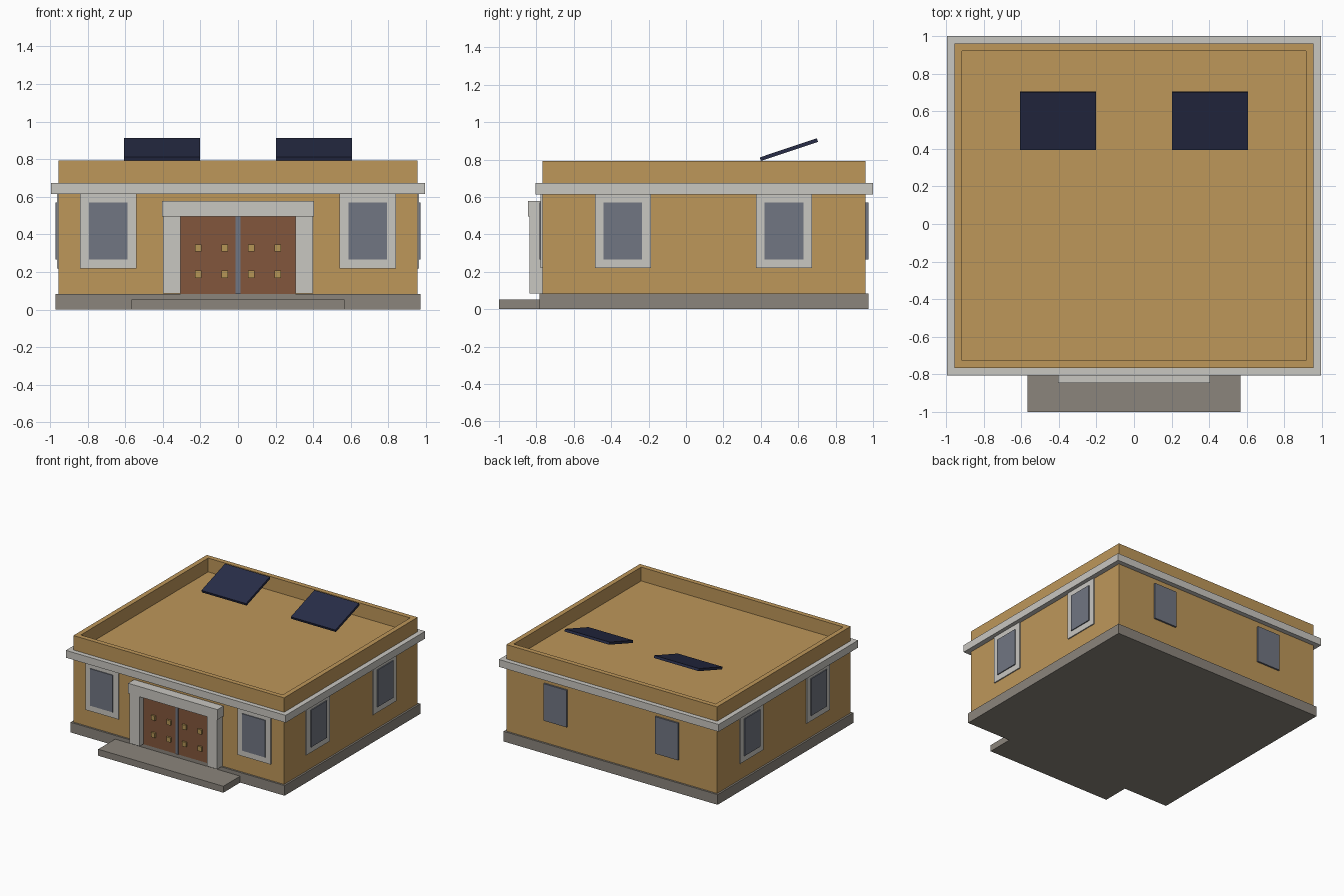
import bpy, bmesh, math
from mathutils import Matrix

if "Cube" in bpy.data.objects:
    bpy.data.objects.remove(bpy.data.objects["Cube"])


def material(name, rgb):
    m = bpy.data.materials.new(name)
    lin = [(c / 255 / 12.92) if c < 11 else ((c / 255 + 0.055) / 1.055) ** 2.4 for c in rgb]
    m.diffuse_color = (*lin, 1)
    m.use_nodes = True
    m.node_tree.nodes["Principled BSDF"].inputs["Base Color"].default_value = m.diffuse_color
    return m


TAN = material("tan plaster", (190, 151, 90))
TRIM = material("pale stone trim", (201, 199, 193))
STONE = material("grey stone", (139, 133, 124))
WOOD = material("brown wood", (130, 86, 60))
GLASS = material("grey glass", (113, 118, 130))
BRASS = material("brass", (182, 150, 86))
PANEL = material("dark blue panel", (40, 45, 72))


def finish(name, bm, mat):
    me = bpy.data.meshes.new(name)
    bm.to_mesh(me)
    bm.free()
    me.materials.append(mat)
    ob = bpy.data.objects.new(name, me)
    bpy.context.collection.objects.link(ob)
    return ob


def box_bm(x0, x1, y0, y1, z0, z1):
    bm = bmesh.new()
    bmesh.ops.create_cube(bm, size=1)
    bmesh.ops.scale(bm, vec=(x1 - x0, y1 - y0, z1 - z0), verts=bm.verts)
    bmesh.ops.translate(bm, vec=((x0 + x1) / 2, (y0 + y1) / 2, (z0 + z1) / 2), verts=bm.verts)
    return bm


def box(name, mat, *b):
    return finish(name, box_bm(*b), mat)


WX, WF, WB = 0.955, -0.767, 0.961   # wall half width, front, back

# plinth and front step
box("plinth", STONE, -0.97, 0.97, -0.782, 0.976, 0, 0.083)
box("front_step", STONE, -0.567, 0.567, -1.0, -0.78, 0, 0.053)

# walls with sunken roof deck behind a parapet
bm = box_bm(-WX, WX, WF, WB, 0.08, 0.792)
bm.faces.ensure_lookup_table()
top = max(bm.faces, key=lambda f: f.calc_center_median().z)
bmesh.ops.inset_region(bm, faces=[top], thickness=0.056)
rim = bmesh.ops.extrude_face_region(bm, geom=[top])
bmesh.ops.translate(bm, vec=(0, 0, -0.113),
                    verts=[g for g in rim["geom"] if isinstance(g, bmesh.types.BMVert)])
if top.is_valid:
    bm.faces.remove(top)
bmesh.ops.recalc_face_normals(bm, faces=bm.faces)
finish("walls", bm, TAN)

# cornice band
box("cornice", TRIM, -0.996, 0.996, -0.805, 1.0, 0.614, 0.674)

# front windows
for s in (-1, 1):
    cx = s * 0.69
    box("front_window_frame", TRIM, cx - 0.15, cx + 0.15, WF - 0.01, WF + 0.01, 0.219, 0.616)
    box("front_window_glass", GLASS, cx - 0.103, cx + 0.103, WF - 0.017, WF + 0.01, 0.267, 0.57)
    # side windows
    for cy in (-0.337, 0.524):
        a, b = sorted((s * (WX - 0.01), s * (WX + 0.009)))
        box("side_window_frame", TRIM, a, b, cy - 0.15, cy + 0.15, 0.219, 0.616)
        a, b = sorted((s * (WX - 0.01), s * (WX + 0.017)))
        box("side_window_glass", GLASS, a, b, cy - 0.103, cy + 0.103, 0.267, 0.57)
    # back windows, unframed
    cx = s * 0.505
    box("back_window_glass", GLASS, cx - 0.105, cx + 0.105, WB - 0.01, WB + 0.014, 0.267, 0.57)

    # doorway: jamb, door leaf and studs
    a, b = sorted((s * 0.305, s * 0.398))
    box("door_jamb", TRIM, a, b, -0.837, WF + 0.01, 0.085, 0.495)
    a, b = sorted((s * 0.008, s * 0.305))
    box("door_leaf", WOOD, a, b, -0.787, WF + 0.01, 0.083, 0.495)
    for dx in (0.07, 0.211):
        for z in (0.188, 0.328):
            x = s * dx
            box("door_stud", BRASS, x - 0.018, x + 0.018, -0.802, -0.78, z - 0.019, z + 0.019)

    # tilted roof panel
    bm = bmesh.new()
    bmesh.ops.create_cube(bm, size=1, matrix=Matrix.Translation((s * 0.405, 0.55, 0.853))
                          @ Matrix.Rotation(math.radians(18.5), 4, "X")
                          @ Matrix.Diagonal((0.405, 0.322, 0.02, 1)))
    finish("roof_panel", bm, PANEL)

box("door_seam", GLASS, -0.012, 0.012, -0.792, WF + 0.01, 0.083, 0.495)
box("door_lintel", TRIM, -0.405, 0.405, -0.845, WF + 0.01, 0.495, 0.578)
